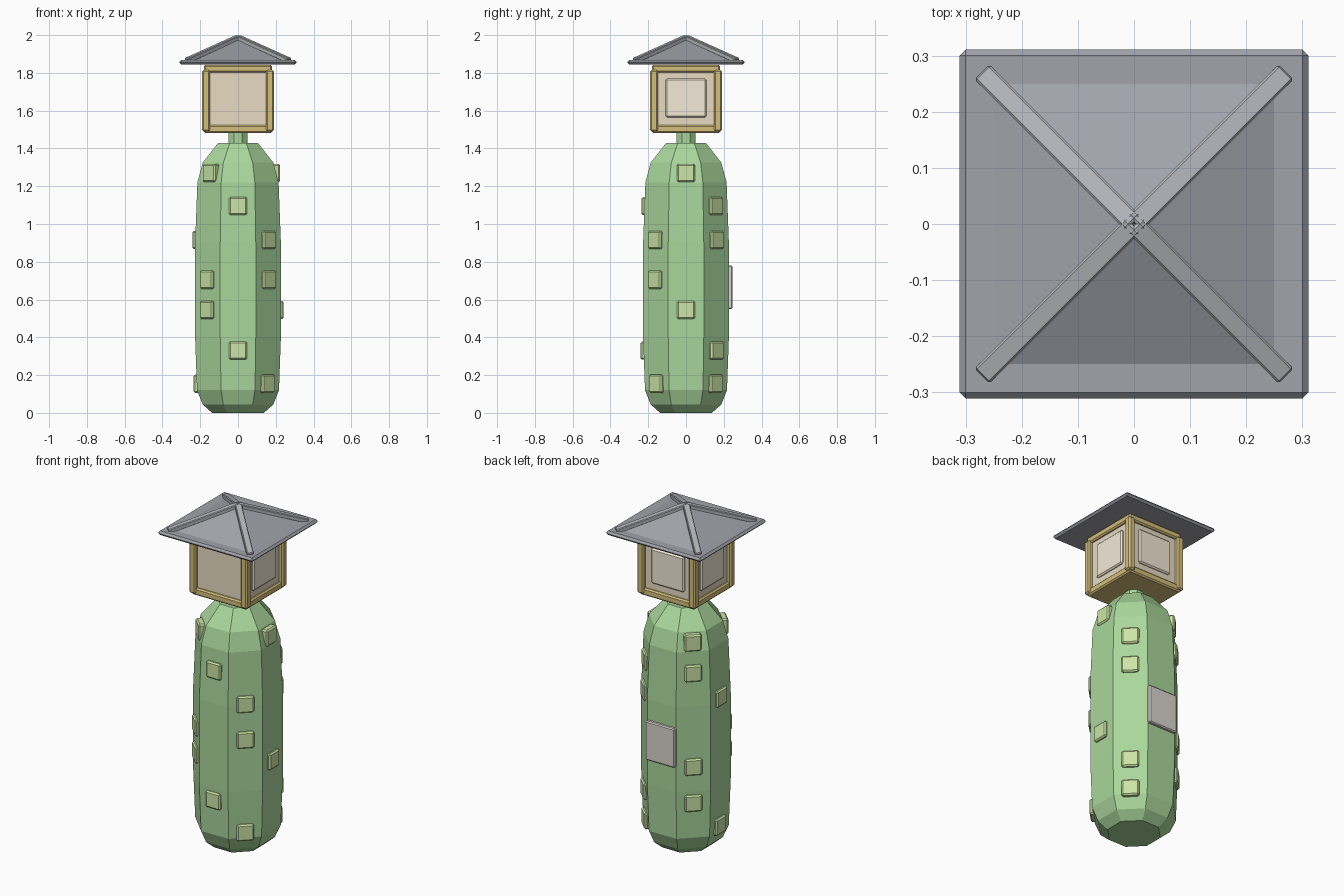
import bpy, bmesh
from math import sin, cos, pi, atan, hypot, radians
from mathutils import Matrix, Vector

if "Cube" in bpy.data.objects:
    bpy.data.objects.remove(bpy.data.objects["Cube"])


def material(name, rgb):
    m = bpy.data.materials.new(name)
    m.diffuse_color = (*rgb, 1)
    m.use_nodes = True
    m.node_tree.nodes["Principled BSDF"].inputs["Base Color"].default_value = m.diffuse_color
    return m


GREEN = material("leaf_green", (0.40, 0.68, 0.33))
LIME = material("lime", (0.60, 0.78, 0.38))
WOOD = material("golden_wood", (0.66, 0.52, 0.20))
PAPER = material("paper", (0.80, 0.71, 0.54))
PALE = material("pale_paper", (0.90, 0.82, 0.67))
SLATE = material("slate", (0.36, 0.37, 0.41))
RIDGE = material("ridge_grey", (0.46, 0.47, 0.50))
STONE = material("stone", (0.70, 0.66, 0.61))


def add_object(name, bm, mat):
    bmesh.ops.recalc_face_normals(bm, faces=bm.faces)
    me = bpy.data.meshes.new(name)
    bm.to_mesh(me)
    bm.free()
    me.materials.append(mat)
    ob = bpy.data.objects.new(name, me)
    bpy.context.collection.objects.link(ob)
    return ob


def box(name, size, mat, place, bevel=0.008):
    """Box of the given size, moved by a matrix or a location."""
    if not isinstance(place, Matrix):
        place = Matrix.Translation(place)
    bm = bmesh.new()
    bmesh.ops.create_cube(bm, size=1, matrix=Matrix.Diagonal((*size, 1)))
    if bevel:
        bmesh.ops.bevel(bm, geom=bm.edges[:], offset=bevel, segments=1, affect='EDGES')
    bm.transform(place)
    return add_object(name, bm, mat)


def lathe(name, profile, sides, mat):
    """Stack of polygon rings; each radius is measured to the flat sides."""
    bm = bmesh.new()
    rings = []
    for r, z in profile:
        c = r / cos(pi / sides)
        rings.append([bm.verts.new((c * cos((2 * i + 1) * pi / sides),
                                    c * sin((2 * i + 1) * pi / sides), z))
                      for i in range(sides)])
    for a, b in zip(rings, rings[1:]):
        for i in range(sides):
            j = (i + 1) % sides
            bm.faces.new((a[i], a[j], b[j], b[i]))
    bm.faces.new(rings[0][::-1])
    bm.faces.new(rings[-1])
    return add_object(name, bm, mat)


def turn(angle):
    return Matrix.Rotation(radians(angle), 4, 'Z')


# Octagonal body and neck
lathe("body", [(0.137, 0), (0.187, 0.045), (0.217, 0.12), (0.227, 0.40), (0.227, 0.90),
               (0.215, 1.22), (0.187, 1.325), (0.105, 1.43)], 8, GREEN)
lathe("neck", [(0.05, 1.40), (0.05, 1.50)], 8, GREEN)

# Bumps: three per row on the facets, the pattern repeating every four rows
rows = [1.27, 1.095, 0.915, 0.705, 0.545, 0.33, 0.155]
pattern = [(0, 135, 225), (270, 45, 135), (180, 315, 45), (225, 315)]
outer = [0.223, 0.235, 0.241, 0.242, 0.242, 0.240, 0.235]
for k, z in enumerate(rows):
    for a in pattern[k % 4]:
        box(f"bump_{k}_{a}", (0.05, 0.095, 0.097), LIME,
            turn(a) @ Matrix.Translation((outer[k] - 0.025, 0, z)))

# Blank plaque on the back
box("plaque", (0.19, 0.04, 0.23), STONE, (0, 0.226, 0.665), 0.006)

# Lantern housing: paper box, frame, raised panels on three sides
box("lantern_paper", (0.33, 0.33, 0.32), PAPER, (0, 0, 1.66), 0)
box("lantern_base", (0.36, 0.36, 0.043), WOOD, (0, 0, 1.502))
box("lantern_top", (0.36, 0.36, 0.04), WOOD, (0, 0, 1.822))
for i, a in enumerate((45, 135, 225, 315)):
    p = 0.169
    x, y = p * (1 if cos(radians(a)) > 0 else -1), p * (1 if sin(radians(a)) > 0 else -1)
    box(f"corner_post_{i}", (0.042, 0.042, 0.325), WOOD, (x, y, 1.653))
for a in (0, 90, 180):
    box(f"raised_panel_{a}", (0.03, 0.215, 0.208), PALE,
        turn(a) @ Matrix.Translation((0.162, 0, 1.667)))

# Roof: eave slab, pyramid, four hip ridges
box("eave", (0.622, 0.622, 0.024), SLATE, (0, 0, 1.857), 0.011)
lathe("roof", [(0.29, 1.85), (0.001, 1.985)], 4, SLATE)
run, drop = 0.38, 0.121
for a in (45, 135, 225, 315):
    tilt = Matrix.Rotation(atan(drop / run), 4, 'Y')
    mid = Matrix.Translation((run / 2, 0, 1.987 - drop / 2))
    box(f"hip_ridge_{a}", (hypot(run, drop), 0.037, 0.026), RIDGE,
        turn(a) @ mid @ tilt, 0.004)
